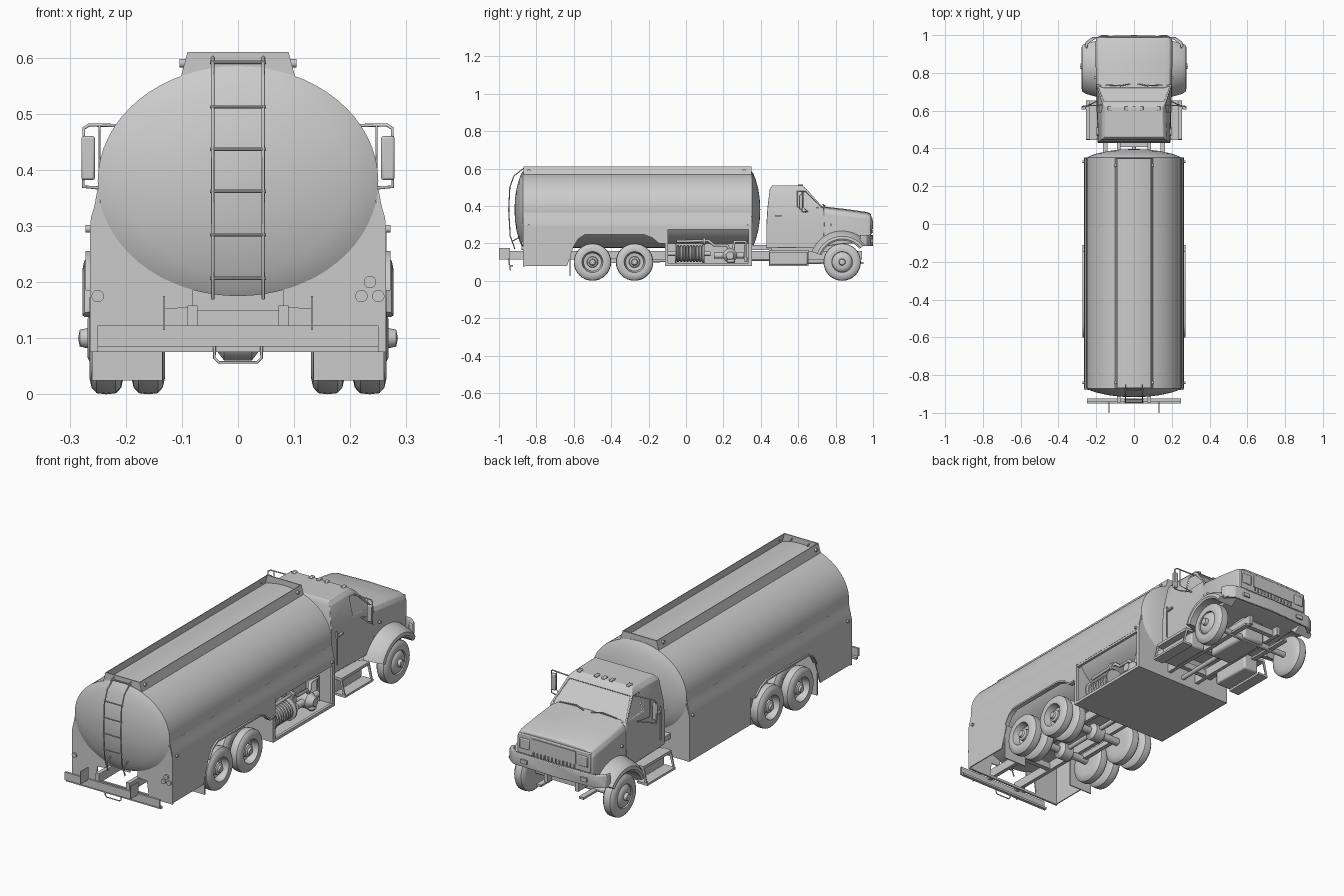
import bpy, bmesh, math
from mathutils import Vector

def make(name, verts, faces, bevel=0.0, angle=35, inset=None):
    me = bpy.data.meshes.new(name)
    me.from_pydata([tuple(v) for v in verts], [], faces)
    bm = bmesh.new(); bm.from_mesh(me)
    bmesh.ops.remove_doubles(bm, verts=bm.verts, dist=1e-6)
    bmesh.ops.recalc_face_normals(bm, faces=bm.faces)
    if inset:
        fs = [f for f in bm.faces if inset(f.calc_center_median(), f.normal)]
        bmesh.ops.inset_individual(bm, faces=fs, thickness=0.013, depth=0)
        bmesh.ops.inset_individual(bm, faces=fs, thickness=0.001, depth=-0.007)
    bm.to_mesh(me); bm.free()
    ob = bpy.data.objects.new(name, me)
    bpy.context.collection.objects.link(ob)
    if bevel:
        m = ob.modifiers.new("bevel", 'BEVEL')
        m.width, m.segments, m.limit_method, m.angle_limit = bevel, 2, 'ANGLE', 0.5
    bpy.ops.object.select_all(action='DESELECT')
    ob.select_set(True); bpy.context.view_layer.objects.active = ob
    bpy.ops.object.shade_smooth_by_angle(angle=math.radians(angle))
    return ob

def loft(name, rings, caps=True, **kw):
    n = len(rings[0])
    vs = [v for r in rings for v in r]
    fs = [(i*n+j, i*n+(j+1) % n, (i+1)*n+(j+1) % n, (i+1)*n+j)
          for i in range(len(rings)-1) for j in range(n)]
    if caps:
        fs += [tuple(range(n)), tuple(range(len(vs)-n, len(vs)))]
    return make(name, vs, fs, **kw)

def box(name, x0, x1, y0, y1, z0, z1, bevel=0.0):
    return loft(name, [[(x0, y0, z), (x1, y0, z), (x1, y1, z), (x0, y1, z)] for z in (z0, z1)], bevel=bevel)

def prism_x(name, pts, a, b, **kw):
    return loft(name, [[(x, y, z) for y, z in pts] for x in (a, b)], **kw)

def prism_y(name, pts, a, b, **kw):
    return loft(name, [[(x, y, z) for x, z in pts] for y in (a, b)], **kw)

def lathe(name, origin, axis, prof, seg=32):
    """prof = (distance along axis, radius)"""
    ax = Vector(axis).normalized()
    u = ax.orthogonal().normalized(); w = ax.cross(u); o = Vector(origin)
    ang = [2*math.pi*i/seg for i in range(seg)]
    return loft(name, [[o+ax*d+(u*math.cos(a)+w*math.sin(a))*max(r, 1e-4) for a in ang] for d, r in prof])

def rod(name, p, q, r, seg=14):
    d = Vector(q)-Vector(p)
    return lathe(name, p, d, [(0, r), (d.length, r)], seg)

def tube(name, pts, r):
    cu = bpy.data.curves.new(name, 'CURVE'); cu.dimensions = '3D'
    cu.bevel_depth, cu.bevel_resolution, cu.use_fill_caps = r, 2, True
    s = cu.splines.new('POLY'); s.points.add(len(pts)-1)
    for sp, p in zip(s.points, pts):
        sp.co = (*p, 1)
    ob = bpy.data.objects.new(name, cu)
    bpy.context.collection.objects.link(ob)
    bpy.ops.object.select_all(action='DESELECT')
    ob.select_set(True); bpy.context.view_layer.objects.active = ob
    bpy.ops.object.convert(target='MESH')

# Oval tank with domed ends
dome = [(0.045, 0.01), (0.042, .3), (0.034, .55), (0.02, .8), (0.009, .93), (0, 1)]
secs = [(-0.872-d, s) for d, s in dome] + [(0.352+d, s) for d, s in reversed(dome)]
loft("tank", [[(.25*s*math.cos(a), y, .38+.205*s*math.sin(a))
     for a in [2*math.pi*i/64 for i in range(64)]] for y, s in secs])

# Spill rails round the tank top
for s in (1, -1):
    prism_y("spill_rail", [(s*.102, .565), (s*.09, .61), (s*.087, .61), (s*.098, .565)], -.87, .35)
for y in (-.87, .345):
    prism_y("spill_rail_end", [(-.102, .565), (.102, .565), (.09, .61), (-.09, .61)], y, y+.005)
for y in (-.84, .31):
    for s in (1, -1):
        rod("top_marker_lamp", (s*.09, y, .59), (s*.104, y, .59), .008)

# Side skirts with wheel openings and the shoulder that meets the tank
arch = [(-.635, .08), (-.60, .185), (-.575, .225), (-.54, .247), (-.225, .247), (-.18, .23), (-.145, .2), (-.11, .2)]
for s in (1, -1):
    low = [(-.11, .285), (.35, .285)] if s > 0 else [(-.11, .08), (.35, .08)]
    prism_x("side_skirt", [(-.87, .08)]+arch+low+[(.35, .295), (-.87, .295)], s*.259, s*.264)
    prism_y("skirt_shoulder", [(s*.264, .295), (s*.262, .315), (s*.256, .335), (s*.2505, .365), (s*.244, .36),
            (s*.25, .33), (s*.257, .31), (s*.259, .295)], -.87, .35)
    lip = arch[1:]
    prism_x("wheel_arch_lip", lip+[(y, z+.008) for y, z in reversed(lip)], s*.25, s*.272)
    # rear closing panel below the tank
    prism_y("rear_panel", [(s*.264, .08), (s*.264, .295), (s*.25, .35), (s*.225, .30), (s*.17, .24),
            (s*.08, .19), (s*.08, .155), (s*.13, .152), (s*.14, .08)], -.872, -.866)
    for x, z in [(.22, .175), (.25, .175), (.235, .2)] if s > 0 else [(-.25, .175)]:
        rod("tail_lamp", (x, -.866, z), (x, -.88, z), .011, 20)
    for y in (-.84, .33):
        rod("side_marker", (s*.255, y, .295), (s*.272, y, .295), .007)
    box("mud_flap", s*.135, s*.26, -.622, -.617, .025, .2)

# Equipment box under the tank, open on the right
box("box_floor", -.264, .264, -.11, .35, .08, .088)
prism_y("box_front_wall", [(-.264, .08), (.264, .08), (.264, .295), (.25, .34), (-.25, .34), (-.264, .295)], .345, .352)
prism_y("box_rear_wall", [(-.264, .08), (.264, .08), (.264, .295), (-.264, .295)], -.112, -.106)
box("box_back_wall", .11, .116, -.11, .35, .08, .22)
for y in (-.11, .335):
    box("box_opening_post", .252, .265, y, y+.015, .08, .29)
box("box_opening_sill", .252, .265, -.11, .35, .08, .094)
box("box_opening_header", .25, .263, -.11, .35, .275, .287)

# Hose reel, pump and pipes
prof = [(0, .055), (.008, .055)]
for i in range(8):
    y = .01+i*.017
    prof += [(y, .038), (y+.004, .046), (y+.011, .046), (y+.015, .038)]
lathe("hose_reel", (.19, -.06, .145), (0, 1, 0), prof+[(.15, .055), (.158, .055)], 24)
rod("reel_shaft", (.19, -.1, .145), (.19, .13, .145), .012)
lathe("pump_body", (.16, .235, .135), (1, 0, 0), [(0, .028), (.015, .038), (.055, .038), (.07, .026), (.085, .02)], 24)
rod("pump_motor", (.2, .15, .135), (.2, .31, .135), .016)
tube("supply_pipe", [(.21, -.05, .21), (.21, .12, .215), (.21, .15, .19), (.21, .22, .19), (.21, .235, .16)], .008)
tube("outlet_pipe", [(.2, .25, .16), (.2, .26, .21), (.2, .32, .21), (.2, .32, .1)], .008)
rod("pipe_flange", (.21, .09, .212), (.21, .105, .212), .018)
lathe("valve", (.22, .24, .12), (0, 0, -1), [(0, .015), (.01, .022), (.02, .022), (.03, .012)], 16)

# Ladder on the rear dome
path = [(-.915, .17), (-.94, .24), (-.948, .38), (-.942, .5), (-.92, .56), (-.87, .6), (-.85, .59)]
for s in (1, -1):
    tube("ladder_rail", [(s*.045, y, z) for y, z in path], .003)
    tube("ladder_bracket", [(s*.045, -.93, .21), (s*.045, -.88, .24)], .003)
for y, z in [(-.928, .207), (-.943, .284), (-.947, .362), (-.945, .437), (-.938, .512), (-.88, .592)]:
    rod("ladder_rung", (-.05, y, z), (.05, y, z), .003, 8)

# Chassis
for s in (1, -1):
    box("frame_rail", s*.072, s*.09, -.945, .94, .115, .158)
    box("upper_rail", s*.14, s*.165, .35, .46, .165, .19)
    box("tow_plate", s*.13, s*.134, -1, -.94, .115, .175)
    box("front_spring", s*.1, s*.125, .72, .95, .09, .1)
    box("rear_spring", s*.1, s*.12, -.5, -.275, .095, .12)
for y in (-.7, -.15, .42, .6, .9):
    box("cross_member", -.08, .08, y-.012, y+.012, .12, .15)
box("rear_bumper", -.25, .25, -.95, -.94, .085, .123)
box("rear_bumper_lip", -.25, .25, -.94, -.925, .075, .085)
box("rear_valance", -.264, .264, -.872, -.862, .075, .087)
tube("tow_loop", [(-.042, -.94, .085), (-.042, -.94, .065), (-.034, -.94, .057), (.034, -.94, .057), (.042, -.94, .065), (.042, -.94, .085)], .0025)
rod("drive_shaft", (0, -.5, .105), (0, .6, .12), .011)
box("engine_sump", -.06, .06, .62, .86, .09, .2, .012)
rod("front_axle", (-.2, .835, .1), (.2, .835, .1), .014)
for y in (-.5, -.275):
    rod("rear_axle", (-.2, y, .1), (.2, y, .1), .018)
    lathe("differential", (-.04, y, .1), (1, 0, 0), [(0, .02), (.015, .04), (.065, .04), (.08, .02)], 20)

# Wheels: dual rear pairs and front singles
tyre = [(0, .04), (0, .07), (.004, .088), (.013, .098), (.03, .1), (.047, .098), (.056, .088), (.06, .07), (.058, .056), (.05, .054)]
for s in (1, -1):
    for y in (-.5, -.275):
        hub = [(.025, .048), (.022, .03), (.045, .028), (.05, .018), (.058, .014), (.06, 0)]
        lathe("rear_outer_wheel", (s*.205, y, .1), (s, 0, 0), tyre+hub)
        lathe("rear_inner_wheel", (s*.13, y, .1), (s, 0, 0), tyre+[(.03, .04), (.03, 0)])
    hub = [(.056, .05), (.064, .035), (.064, .018), (.078, .015), (.081, 0)]
    lathe("front_wheel", (s*.204, .835, .1), (s, 0, 0), tyre+hub)

# Cab with recessed windows
def cab_ring(z, y0, y1, wr, wf):
    ym = .585
    wm = wr+(wf-wr)*(ym-y0)/(y1-y0)
    return [(-wr, y0, z), (wr, y0, z), (wm, ym, z), (wf, y1, z), (-wf, y1, z), (-wm, ym, z)]
loft("cab", [cab_ring(.175, .43, .735, .19, .2), cab_ring(.3, .43, .74, .192, .202), cab_ring(.385, .435, .738, .187, .2),
     cab_ring(.49, .448, .645, .172, .168), cab_ring(.51, .462, .62, .155, .15)],
     bevel=.007, inset=lambda c, n: .4 < c.z < .47 and c.y > .6)

# Hood, grille and lamps
def hood_ring(y, w, zb, zt):
    return [(-w, y, zb), (-w, y, zt-.03), (-w+.012, y, zt-.01), (-w+.04, y, zt), (0, y, zt+.004),
            (w-.04, y, zt), (w-.012, y, zt-.01), (w, y, zt-.03), (w, y, zb)]
loft("hood", [hood_ring(.72, .2, .18, .395), hood_ring(.85, .203, .2, .38), hood_ring(.965, .203, .2, .364),
     hood_ring(.988, .198, .21, .355)], bevel=.004)
box("grille_surround", -.19, .19, .98, .994, .25, .345, .004)
box("grille_panel", -.115, .115, .99, .998, .275, .335)
for i in range(12):
    box("grille_bar", -.11+i*.0195, -.105+i*.0195, .99, .999, .255, .272)

# Front bumper wrapping round the corners
out = [(-.262, .94), (-.255, .965), (-.22, .99), (0, 1), (.22, .99), (.255, .965), (.262, .94)]
plan = out+[(x*.95, y-.012) for x, y in reversed(out)]
loft("front_bumper", [[(x, y, z) for x, y in plan] for z in (.185, .245)], bevel=.003)

for s in (1, -1):
    box("headlamp", s*.13, s*.18, .985, .999, .275, .325, .004)
    box("bumper_lamp", s*.14, s*.175, .985, 1.0, .205, .223)
    # front fender over the wheel
    cs = [(.19, .115), (.272, .115), (.277, .124), (.274, .138), (.255, .152), (.19, .17)]
    loft("front_fender", [[(s*x, .835+r*1.02*math.cos(a), .1+r*math.sin(a)) for x, r in cs]
         for a in [math.radians(38+i*8.2) for i in range(16)]])
    # wing mirror and its frame
    tube("mirror_frame", [(s*.165, .63, .478), (s*.265, .625, .48), (s*.275, .62, .474), (s*.276, .62, .37),
         (s*.25, .625, .368), (s*.195, .65, .37)], .003)
    tube("mirror_stay", [(s*.247, .625, .48), (s*.247, .625, .395), (s*.2, .65, .37)], .002)
    box("mirror", s*.255, s*.279, .605, .622, .382, .46, .004)
    # step unit under the door
    box("step_tank", s*.12, s*.2, .445, .65, .085, .165, .008)
    box("upper_step", s*.195, s*.235, .445, .655, .152, .165)
    box("lower_step", s*.2, s*.255, .445, .655, .078, .088)
    for y in (.445, .65):
        prism_y("step_bracket", [(s*.2, .165), (s*.235, .165), (s*.255, .078), (s*.245, .078), (s*.225, .155), (s*.2, .155)], y, y+.005)
    # door details
    box("door_handle", s*.188, s*.202, .475, .51, .343, .351)
    box("door_seam", s*.19, s*.1975, .467, .47, .21, .37)
    rod("hood_latch", (s*.2, .775, .3), (s*.211, .775, .3), .006)
    tube("wiper", [(s*.02, .742, .4), (s*.07, .732, .408), (s*.15, .736, .403)], .003)
    box("cab_mount", s*.09, s*.13, .46, .7, .155, .178)

# Roof marker lamps
for x in (-.13, -.04, 0, .04, .13):
    box("roof_lamp", x-.009, x+.009, .6, .625, .505, .516, .003)
